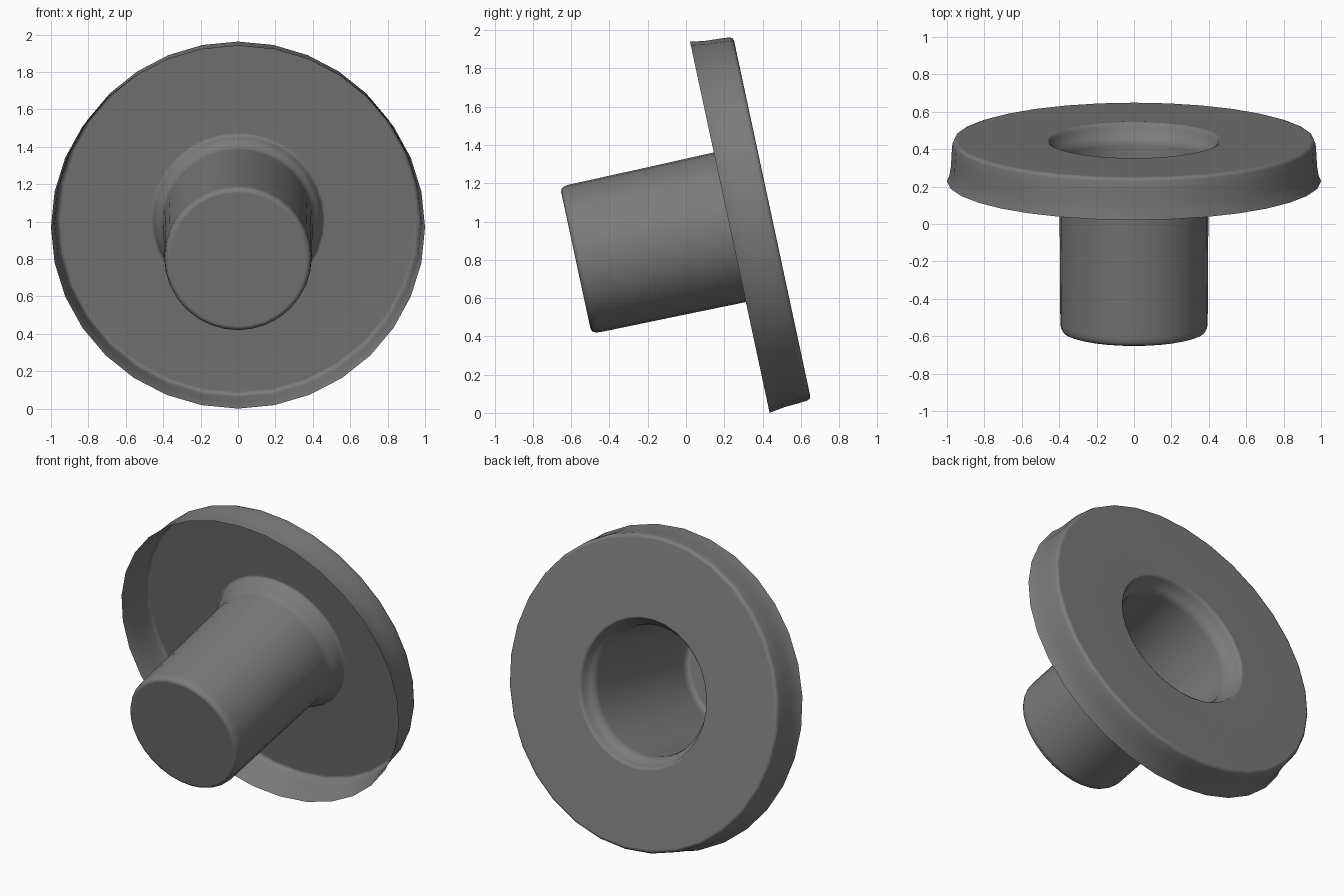
import bpy, bmesh, math
from mathutils import Matrix

if "Cube" in bpy.data.objects:
    bpy.data.objects.remove(bpy.data.objects["Cube"])

SIDES = 32
TILT = math.radians(12.1)

# Thin shell profile: (radius, distance forward of the rim plane)
PROFILE = [(0.365, 0.823), (0.382, 0.817), (0.391, 0.80), (0.394, 0.775), (0.397, 0.3),
           (0.401, -0.11), (0.408, -0.138), (0.424, -0.157), (0.438, -0.175),
           (0.448, -0.2), (0.455, -0.219), (0.468, -0.226), (0.948, -0.226),
           (0.963, -0.221), (0.971, -0.205), (0.975, -0.15), (0.979, -0.08),
           (0.986, -0.035), (1.0, 0.0)]

bm = bmesh.new()
rings = []
for r, t in PROFILE:
    squash = 0.992 if t == 0 else 1.0
    rings.append([bm.verts.new((r * math.sin(2 * math.pi * i / SIDES), -t,
                                squash * r * math.cos(2 * math.pi * i / SIDES)))
                  for i in range(SIDES)])

# Closed front end of the tube, then the revolved wall
bm.faces.new(rings[0])
for a, b in zip(rings, rings[1:]):
    for i in range(SIDES):
        j = (i + 1) % SIDES
        bm.faces.new((a[i], a[j], b[j], b[i]))
bmesh.ops.recalc_face_normals(bm, faces=bm.faces)

# Tip forward and rest on the ground
bm.transform(Matrix.Translation((0, 0.229, 0.98)) @ Matrix.Rotation(TILT, 4, 'X'))
low = min(v.co.z for v in bm.verts)
bm.transform(Matrix.Translation((0, 0, -low)))

mesh = bpy.data.meshes.new("flanged_cup")
bm.to_mesh(mesh)
bm.free()
obj = bpy.data.objects.new("flanged_cup", mesh)
bpy.context.collection.objects.link(obj)
for p in mesh.polygons:
    p.use_smooth = True

# Weighted normals keep the large flat faces evenly shaded
mod = obj.modifiers.new("even_shading", 'WEIGHTED_NORMAL')
mod.keep_sharp = True

# Dark grey
mat = bpy.data.materials.new("dark_grey")
mat.diffuse_color = (0.2, 0.2, 0.2, 1)
mat.use_nodes = True
mat.node_tree.nodes["Principled BSDF"].inputs["Base Color"].default_value = mat.diffuse_color
mesh.materials.append(mat)
